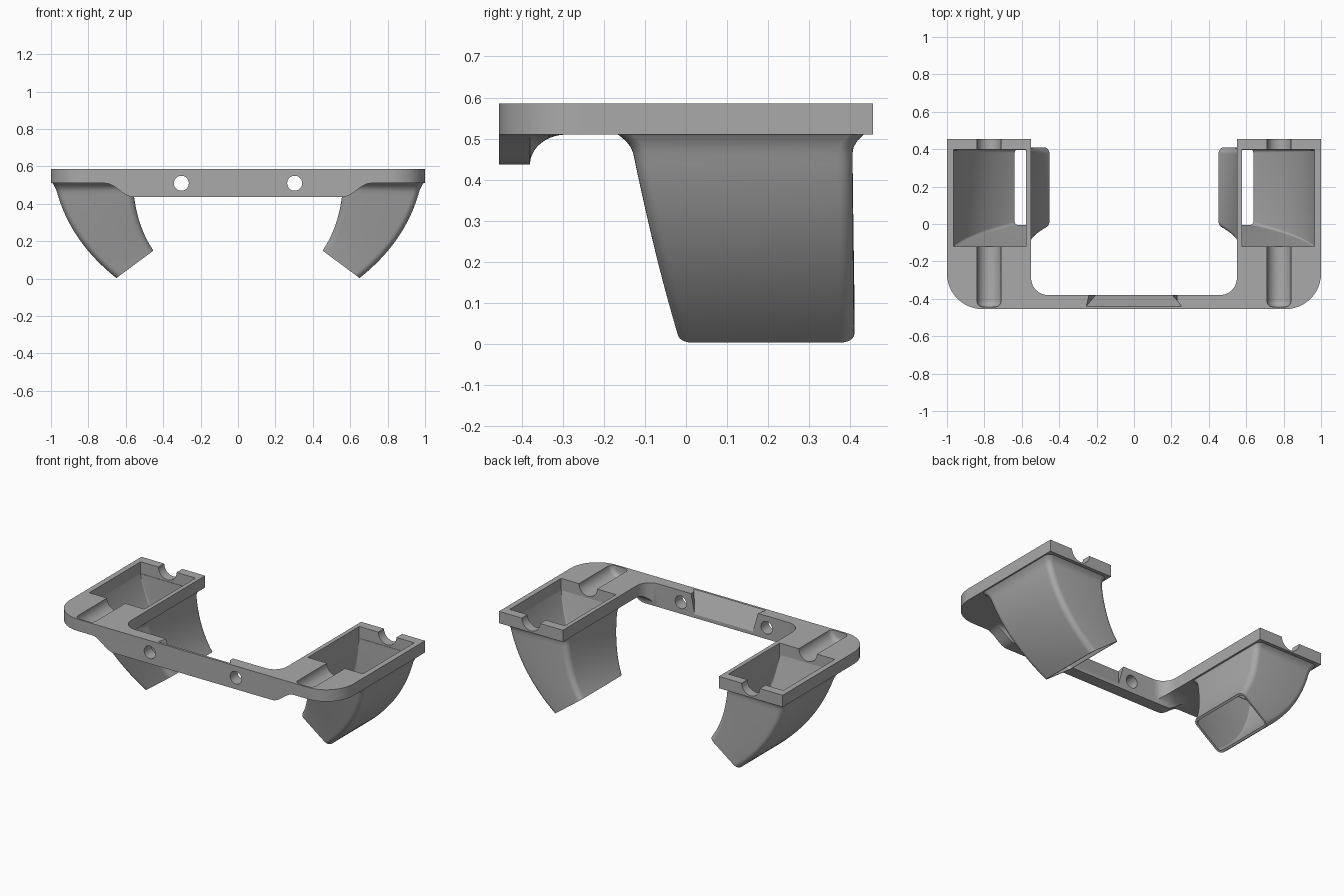
import bpy, bmesh, math
from mathutils import Vector, Matrix

if "Cube" in bpy.data.objects:
    bpy.data.objects.remove(bpy.data.objects["Cube"], do_unlink=True)

grey = bpy.data.materials.new("plain grey")
grey.use_nodes = True
colour = (0.4, 0.4, 0.4, 1)
grey.diffuse_color = colour
grey.node_tree.nodes["Principled BSDF"].inputs["Base Color"].default_value = colour

TOP, UNDER, LOW = 0.585, 0.51, 0.437
FRONT, BACK, BAR = -0.455, 0.455, -0.38


def make(name, bm):
    bmesh.ops.recalc_face_normals(bm, faces=bm.faces)
    mesh = bpy.data.meshes.new(name)
    bm.to_mesh(mesh)
    bm.free()
    ob = bpy.data.objects.new(name, mesh)
    bpy.context.collection.objects.link(ob)
    mesh.materials.append(grey)
    return ob


def smooth(ob, angle):
    bpy.ops.object.select_all(action='DESELECT')
    ob.select_set(True)
    bpy.context.view_layer.objects.active = ob
    bpy.ops.object.shade_smooth_by_angle(angle=math.radians(angle))


def prism(name, bottom, top):
    """Closed solid between two loops of equal length."""
    bm = bmesh.new()
    a = [bm.verts.new(p) for p in bottom]
    b = [bm.verts.new(p) for p in top]
    n = len(a)
    for i in range(n):
        bm.faces.new((a[i], a[(i + 1) % n], b[(i + 1) % n], b[i]))
    bm.faces.new(a[::-1])
    bm.faces.new(b)
    return make(name, bm)


def box(name, x0, x1, y0, y1, z0, z1):
    loop = [(x0, y0), (x1, y0), (x1, y1), (x0, y1)]
    return prism(name, [(x, y, z0) for x, y in loop], [(x, y, z1) for x, y in loop])


def rod(name, radius, start, length, bevel=0):
    """Cylinder along y whose front end may be rounded."""
    bm = bmesh.new()
    turn = Matrix.Translation((start[0], start[1] + length / 2, start[2])) @ Matrix.Rotation(math.pi / 2, 4, 'X')
    bmesh.ops.create_cone(bm, cap_ends=True, segments=40, radius1=radius, radius2=radius,
                          depth=length, matrix=turn)
    if bevel:
        rim = [e for e in bm.edges if all(abs(v.co.y - start[1]) < 1e-4 for v in e.verts)]
        bmesh.ops.bevel(bm, geom=rim, offset=bevel, segments=5, profile=0.5, affect='EDGES')
    return make(name, bm)


def cut(ob, cutter):
    cutter.hide_render = True
    mod = ob.modifiers.new("cut", 'BOOLEAN')
    mod.operation, mod.solver, mod.object = 'DIFFERENCE', 'EXACT', cutter
    bpy.context.view_layer.objects.active = ob
    bpy.ops.object.modifier_apply(modifier=mod.name)
    bpy.data.objects.remove(cutter, do_unlink=True)


def arc(cx, cy, r, a0, a1, n=12):
    angles = [math.radians(a0 + (a1 - a0) * i / n) for i in range(n + 1)]
    return [(cx + r * math.cos(a), cy + r * math.sin(a)) for a in angles]


# U-shaped frame outline, right half then mirrored
half = arc(0.81, FRONT + 0.19, 0.19, -90, 0) + [(1, BACK), (0.55, BACK)] + arc(0.46, BAR + 0.09, 0.09, 0, -90)
outline = half + [(-x, y) for x, y in reversed(half)]
frame = prism("frame", [(x, y, 0.4) for x, y in outline], [(x, y, TOP) for x, y in outline])


# Underside relief: deep front bar blending into thin arms
def underside(x, y):
    u = min(max((abs(x) - 0.56) / 0.15, 0), 1)
    across = 0.5 + 0.5 * math.cos(math.pi * u)
    v = min(max((y - BAR) / 0.09, 0), 1)
    along = 1 - math.sqrt(1 - (1 - v) ** 2)
    return UNDER - (UNDER - LOW) * across * along


side = [0.56 + 0.15 * i / 10 for i in range(11)] + [1.1]
xs = [-x for x in reversed(side)] + side
ys = [-0.5] + [BAR + 0.09 * (1 - math.cos(math.pi * i / 20)) for i in range(11)] + [0.5]
bm = bmesh.new()
upper = [[bm.verts.new((x, y, underside(x, y))) for y in ys] for x in xs]
for i in range(len(xs) - 1):
    for j in range(len(ys) - 1):
        bm.faces.new((upper[i][j], upper[i + 1][j], upper[i + 1][j + 1], upper[i][j + 1]))
skirt = bmesh.ops.extrude_face_region(bm, geom=bm.faces[:])
for v in skirt["geom"]:
    if isinstance(v, bmesh.types.BMVert):
        v.co.z = 0.2
cut(frame, make("relief_cutter", bm))

# Pockets, rod grooves and screw holes on both sides
for s in (-1, 1):
    cut(frame, box("pocket_cutter", *sorted((s * 0.577, s * 0.965)), -0.12, 0.397, 0.2, 0.8))
    cut(frame, rod("groove_cutter", 0.064, (s * 0.775, -0.443, TOP), 1, 0.03))
    cut(frame, rod("hole_cutter", 0.04, (s * 0.303, -0.6, UNDER), 0.4))

# Sloped recess behind the middle of the bar
slope = [(-0.44, TOP), (BAR, 0.46), (-0.3, 0.46), (-0.3, 0.7), (-0.44, 0.7)]
ends = [0.255 if z >= TOP else 0.205 for y, z in slope]
cut(frame, prism("recess_cutter", [(-e, y, z) for e, (y, z) in zip(ends, slope)],
                 [(e, y, z) for e, (y, z) in zip(ends, slope)]))
smooth(frame, 25)


# Curved hollow ducts
def bezier(a, b, c, t):
    return Vector(a) * (1 - t) ** 2 + Vector(b) * 2 * t * (1 - t) + Vector(c) * t * t


def section(t, wall, s):
    outer = bezier((0.98, UNDER), (0.915, 0.213), (0.65, 0.003), t)
    inner = bezier((0.562, UNDER), (0.55, 0.29), (0.452, 0.15), t)
    width = (outer - inner).length
    across = (outer - inner) / width
    flare = 0 if wall else 0.028 * max(0, 1 - t / 0.08) ** 2
    lo, hi = wall, width - wall + flare * 0.4
    front = -0.138 + 0.118 * t + wall - flare
    back = 0.405 + 0.005 * t - wall * 0.7 + flare
    r = 0.004 + 0.016 * t if wall else 0.035
    loop = []
    for cx, cy, a in ((hi - r, back - r, 0), (lo + r, back - r, 90),
                      (lo + r, front + r, 180), (hi - r, front + r, 270)):
        loop += arc(cx, cy, r, a, a + 90, 6)
    points = []
    for u, y in loop:
        p = inner + across * u
        points.append((s * p.x, y, p.y))
    return points


steps = [0, 0.01, 0.02, 0.035, 0.055, 0.08] + [0.08 + 0.92 * i / 20 for i in range(1, 21)]
for s, name in ((1, "left_duct"), (-1, "right_duct")):
    bm = bmesh.new()
    loops = [section(t, 0, s) for t in steps] + [section(t, 0.015, s) for t in reversed(steps)]
    rings = [[bm.verts.new(p) for p in loop] for loop in loops]
    n = len(rings[0])
    for k in range(len(rings)):
        a, b = rings[k], rings[(k + 1) % len(rings)]
        for i in range(n):
            bm.faces.new((a[i], a[(i + 1) % n], b[(i + 1) % n], b[i]))
    smooth(make(name, bm), 40)
